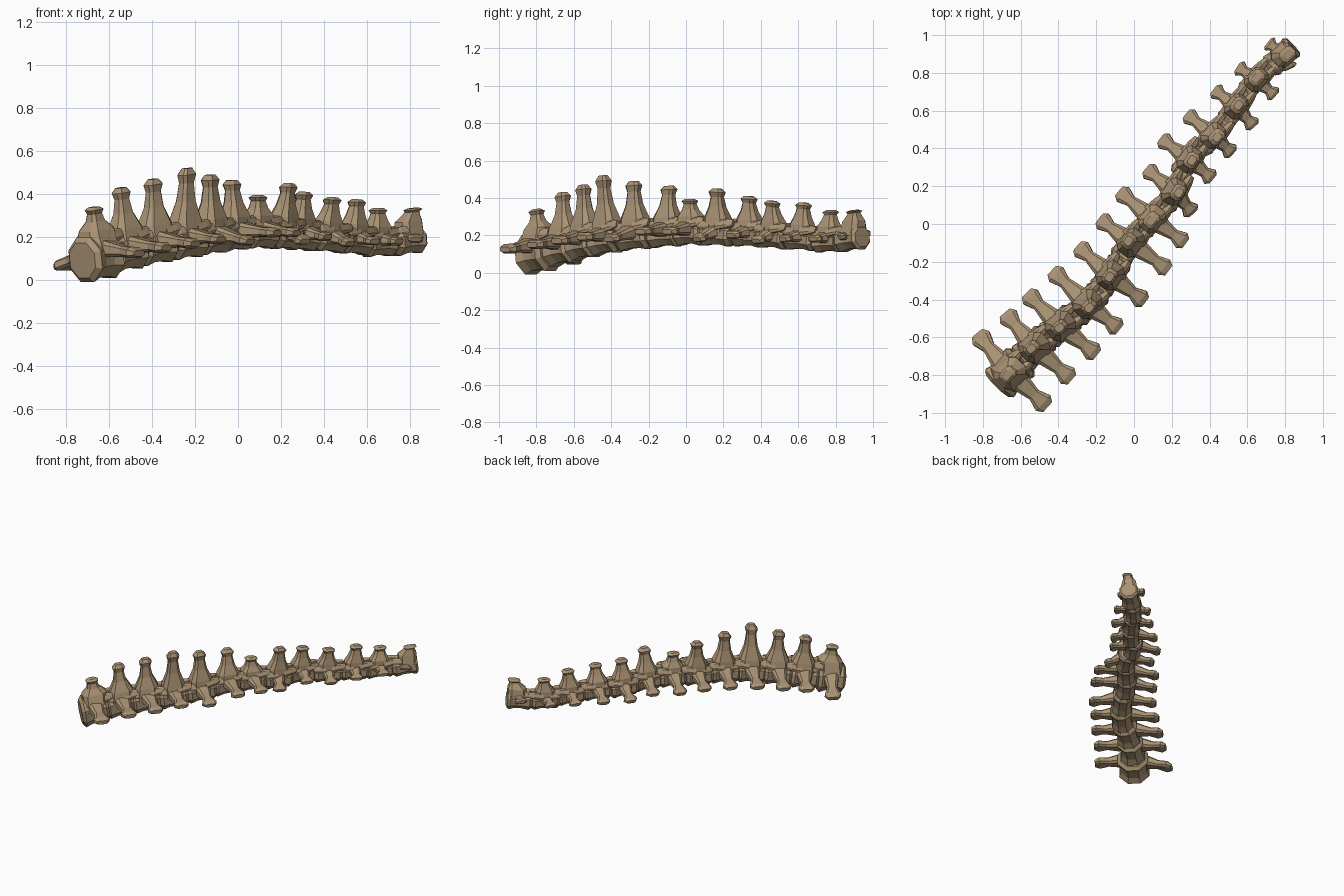
import bpy, bmesh, math
from mathutils import Vector as V

if "Cube" in bpy.data.objects:
    bpy.data.objects.remove(bpy.data.objects["Cube"])

bone = bpy.data.materials.new("tan bone")
bone.diffuse_color = (0.40, 0.29, 0.175, 1)
bone.use_nodes = True
bone.node_tree.nodes["Principled BSDF"].inputs["Base Color"].default_value = bone.diffuse_color

# one row per vertebra: left process tip xyz, right process tip xyz, spinous tip xyz
TIPS = [
    (-.825, -.585, .06, -.462, -.965, .125, -.67, -.80, .34),
    (-.68, -.475, .12, -.333, -.82, .15, -.545, -.66, .43),
    (-.565, -.37, .14, -.20, -.69, .17, -.395, -.55, .47),
    (-.43, -.25, .16, -.08, -.555, .19, -.237, -.444, .52),
    (-.295, -.12, .17, .055, -.41, .18, -.13, -.28, .49),
    (-.18, .025, .18, .18, -.243, .22, -.03, -.09, .465),
    (-.075, .17, .18, .27, -.10, .22, .093, .02, .395),
    (.068, .29, .18, .31, .06, .18, .237, .166, .45),
    (.145, .45, .17, .415, .24, .20, .307, .337, .41),
    (.28, .58, .17, .52, .375, .17, .44, .46, .385),
    (.425, .71, .17, .635, .518, .18, .553, .63, .375),
    (.55, .83, .17, .747, .68, .18, .65, .775, .335),
    (.71, .96, .21, .825, .825, .19, .815, .90, .335),
]
# underside height and radius of each vertebral body
BOTTOM = [0, .045, .075, .10, .122, .138, .147, .143, .138, .13, .12, .11, .12]
RADIUS = [.105, .085, .08, .075, .07, .066, .064, .062, .06, .058, .056, .056, .065]
N = len(TIPS)
UP = V((0, 0, 1))


def ring(c, a, b, ha, hb, sides=8):
    """Polygon around c, half sizes ha along a and hb along b."""
    k = 1 / math.cos(math.pi / sides)
    return [c + a * (ha * k * math.cos((i + .5) * math.tau / sides))
            + b * (hb * k * math.sin((i + .5) * math.tau / sides)) for i in range(sides)]


def box_ring(c, a, b, ha, hb):
    """Rectangle with cut corners."""
    pts = [(1, .55), (.65, 1), (-.65, 1), (-1, .55), (-1, -.55), (-.65, -1), (.65, -1), (1, -.55)]
    return [c + a * (ha * x) + b * (hb * y) for x, y in pts]


def loft(bm, rings):
    rows = [[bm.verts.new(p) for p in r] for r in rings]
    n = len(rows[0])
    faces = [bm.faces.new(rows[0]), bm.faces.new(rows[-1])]
    for p, q in zip(rows, rows[1:]):
        for i in range(n):
            j = (i + 1) % n
            faces.append(bm.faces.new((p[i], p[j], q[j], q[i])))
    bmesh.ops.recalc_face_normals(bm, faces=faces)


left = [V(r[0:3]) for r in TIPS]
right = [V(r[3:6]) for r in TIPS]
spine = [V(r[6:9]) for r in TIPS]
centre = []
for i in range(N):
    m = (left[i] + right[i]) / 2
    m = m * .5 + spine[i] * .5
    centre.append(V((m.x, m.y, BOTTOM[i] + RADIUS[i])))

for i in range(N):
    bm = bmesh.new()
    c, r = centre[i], RADIUS[i]
    t = (centre[min(i + 1, N - 1)] - centre[max(i - 1, 0)]).normalized()
    side = UP.cross(t).normalized()
    up = t.cross(side)
    s = 1 - .02 * i                       # vertebrae shrink towards the far end
    back = -.095 if i == 0 else -(c - centre[i - 1]).length * .54
    front = .07 if i == N - 1 else (centre[i + 1] - c).length * .5

    # spool-shaped body
    prof = [(back, .78), (back * .78, 1), (back * .3, .86), (front * .3, .86), (front * .78, 1), (front, .8)]
    loft(bm, [ring(c + t * d, side, up, r * k, r * k) for d, k in prof])

    # neural arch and flared spinous process
    base = c + UP * (r * .2)
    tip = spine[i]
    shoulder = c + UP * (r + .025)
    rings = [box_ring(base, t, side, .085 * s, r * .95),
             box_ring(shoulder, t, side, .082 * s, .062 * s)]
    for f, a, b in [(.38, .044, .036), (.72, .033, .027), (.88, .043, .034), (1, .024, .02)]:
        rings.append(box_ring(shoulder.lerp(tip, f), t, side, a, b))
    loft(bm, rings)

    # transverse processes with widened ends
    for end in (left[i], right[i]):
        root = c + UP * (r * .45)
        d = (end - root).normalized()
        w = UP.cross(d).normalized()
        n = d.cross(w)
        rings = [box_ring(root.lerp(end, f), w, n, a * s, b * s) for f, a, b in
                 [(.05, .065, .05), (.35, .05, .036), (.66, .034, .024), (.9, .056, .025), (1.02, .036, .014)]]
        loft(bm, rings)

    # overlapping joint facets reaching to the next vertebra
    for sg in (-1, 1):
        o = c + UP * (r * .75) + side * (sg * .04 * s)
        out = (side * sg + UP * .5).normalized()
        along = t.cross(out)
        if i < N - 1:
            loft(bm, [box_ring(o + t * d + UP * h, out, along, a * s, b * s) for d, h, a, b in
                      [(.02, 0, .035, .035), (.085, .012, .024, .03), (.12, .018, .014, .02)]])
        if i > 0:
            loft(bm, [box_ring(o - t * d + UP * h, out, along, a * s, b * s) for d, h, a, b in
                      [(.02, 0, .03, .03), (.085, .0, .02, .026), (.105, 0, .012, .016)]])

    me = bpy.data.meshes.new("vertebra_%02d" % (i + 1))
    bm.to_mesh(me)
    bm.free()
    me.materials.append(bone)
    bpy.context.collection.objects.link(bpy.data.objects.new(me.name, me))
